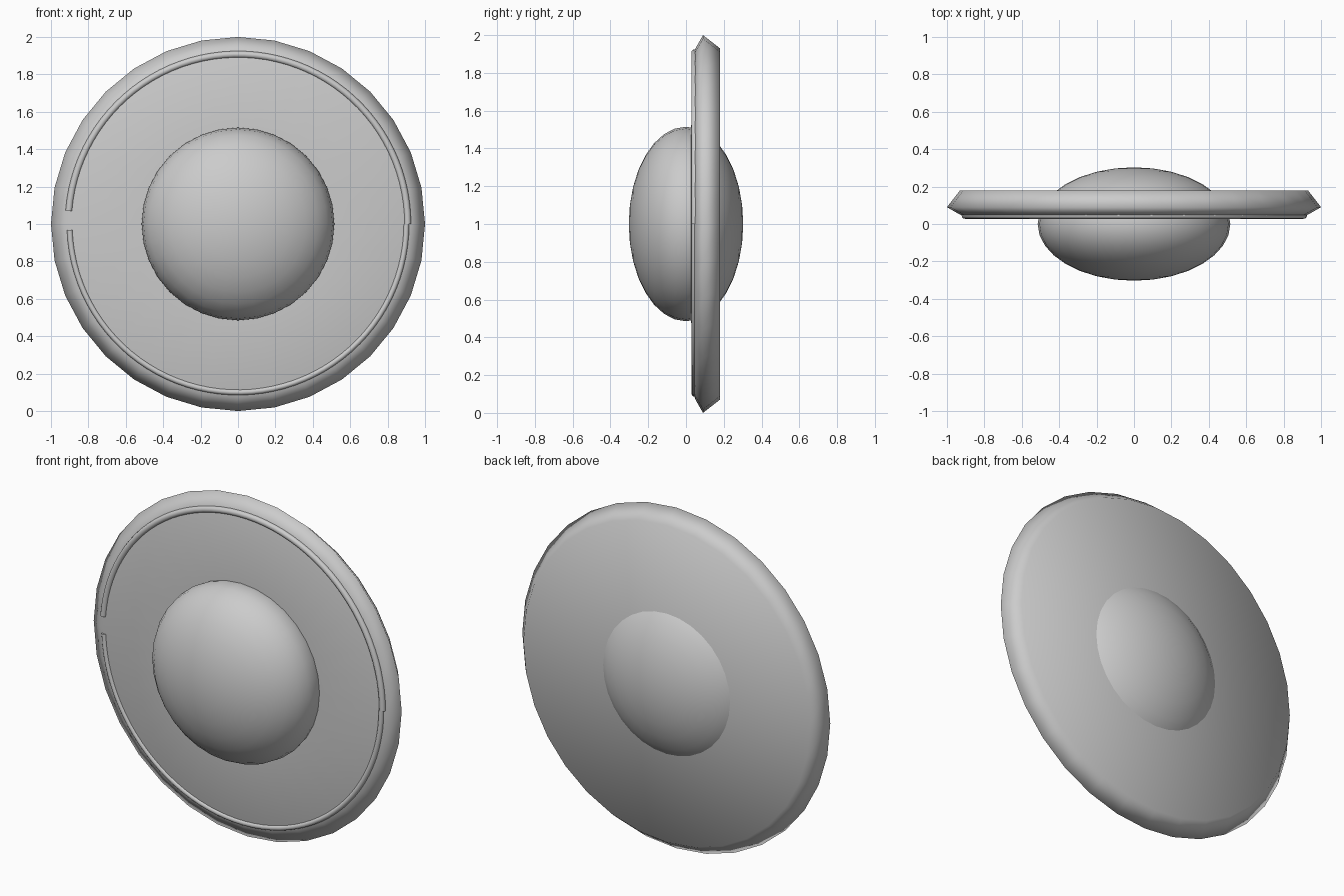
import bpy, bmesh
from math import sin, cos, radians, tau

cube = bpy.data.objects.get("Cube")
if cube:
    bpy.data.objects.remove(cube, do_unlink=True)

grey = bpy.data.materials.new("light_grey")
grey.use_nodes = True
colour = (0.6, 0.6, 0.6, 1)
grey.diffuse_color = colour
grey.node_tree.nodes["Principled BSDF"].inputs["Base Color"].default_value = colour


def lathe(name, profile, steps=32, start=0, end=360, closed=False):
    """Sweep a (radius, y) profile about the y axis through z = 1."""
    bm = bmesh.new()
    full = end - start == 360
    rows = []
    for i in range(steps if full else steps + 1):
        a = radians(start + (end - start) * i / steps)
        rows.append([bm.verts.new((r * cos(a), y, 1 + r * sin(a))) for r, y in profile])
    n = len(profile)
    for i in range(steps):
        p, q = rows[i], rows[(i + 1) % len(rows)]
        for j in range(n if closed else n - 1):
            k = (j + 1) % n
            bm.faces.new((p[j], q[j], q[k], p[k]))
    if not full:
        bm.faces.new(rows[0])
        bm.faces.new(rows[-1])
    bmesh.ops.remove_doubles(bm, verts=bm.verts, dist=0.0001)
    bmesh.ops.recalc_face_normals(bm, faces=bm.faces)
    for f in bm.faces:
        f.smooth = len(f.verts) <= 4
    mesh = bpy.data.meshes.new(name)
    bm.to_mesh(mesh)
    bm.free()
    mesh.materials.append(grey)
    obj = bpy.data.objects.new(name, mesh)
    bpy.context.collection.objects.link(obj)
    return obj


def circle(radius, y, size, sides=12):
    return [(radius + size * cos(tau * i / sides), y + size * sin(tau * i / sides))
            for i in range(sides)]


# Disc with a bevelled rim and a slightly bulging front
lathe("disc", [(0, 0.02), (0.5, 0.027), (0.9, 0.04), (0.93, 0.05),
               (1, 0.09), (0.93, 0.18), (0, 0.18)])

# Flattened ball through the middle
rings = 16
lathe("centre_dome", [(0.515 * sin(tau * i / (2 * rings)), -0.303 * cos(tau * i / (2 * rings)))
                      for i in range(rings + 1)])

# Two half rings of trim on the front, with a small gap on one side
lathe("upper_trim", circle(0.907, 0.046, 0.018), 48, 0, 175.5, True)
lathe("lower_trim", circle(0.9, 0.045, 0.015), 48, 182, 360, True)
